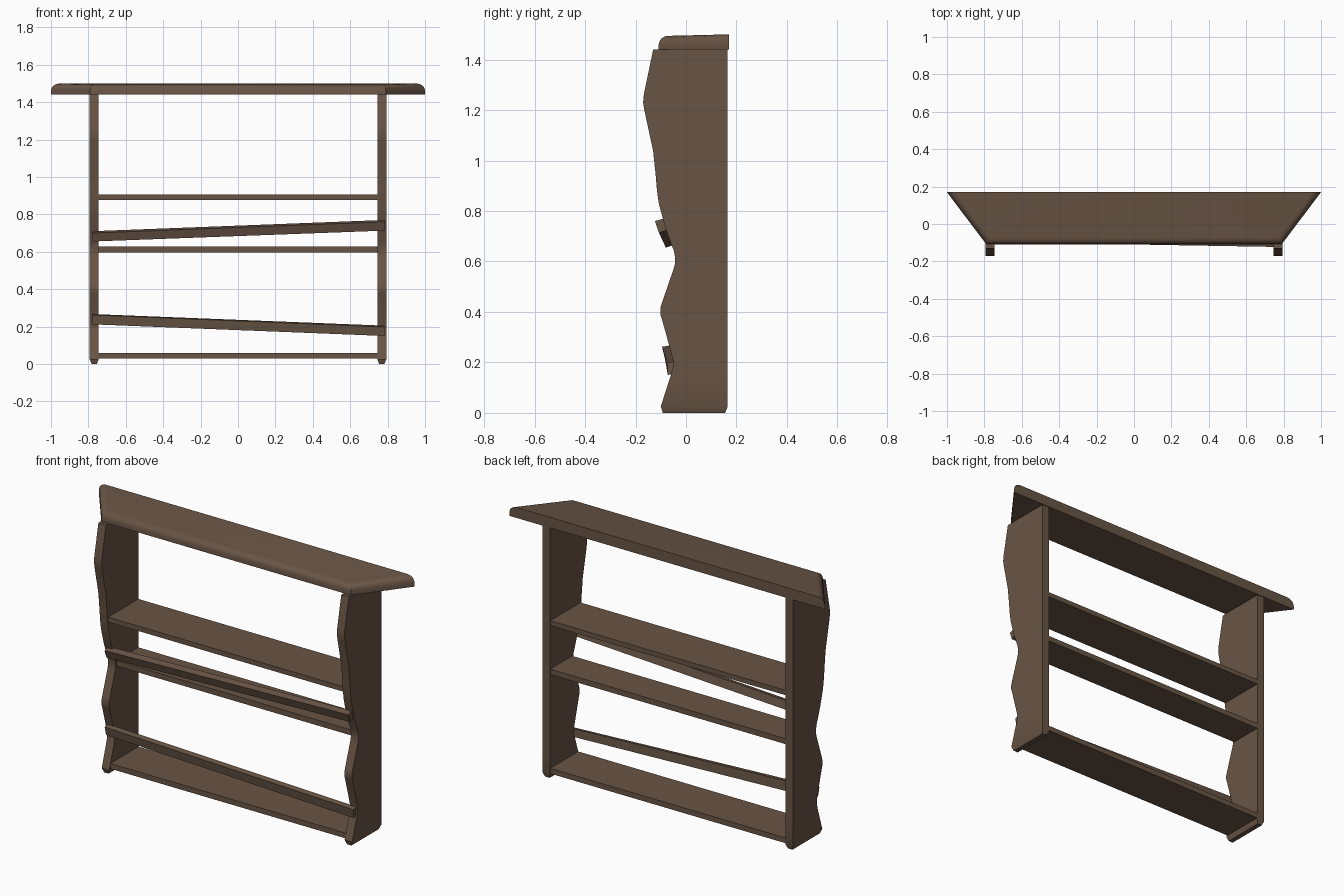
import bpy, bmesh, math

if "Cube" in bpy.data.objects:
    bpy.data.objects.remove(bpy.data.objects["Cube"])

wood = bpy.data.materials.new("brown wood")
wood.diffuse_color = (0.141, 0.090, 0.060, 1)
wood.use_nodes = True
wood.node_tree.nodes["Principled BSDF"].inputs["Base Color"].default_value = wood.diffuse_color


def finish(name, bm, smooth=None):
    bmesh.ops.recalc_face_normals(bm, faces=bm.faces)
    me = bpy.data.meshes.new(name)
    bm.to_mesh(me)
    bm.free()
    ob = bpy.data.objects.new(name, me)
    bpy.context.collection.objects.link(ob)
    me.materials.append(wood)
    if smooth:
        bpy.context.view_layer.objects.active = ob
        ob.select_set(True)
        bpy.ops.object.shade_smooth_by_angle(angle=math.radians(smooth))
        ob.select_set(False)
    return ob


def loft(name, rings, smooth=None):
    """Skin a stack of equal-sized rings and cap both ends."""
    bm = bmesh.new()
    vs = [[bm.verts.new(p) for p in r] for r in rings]
    n = len(rings[0])
    for a, b in zip(vs, vs[1:]):
        for i in range(n):
            j = (i + 1) % n
            bm.faces.new((a[i], a[j], b[j], b[i]))
    bm.faces.new(vs[0])
    bm.faces.new(vs[-1])
    return finish(name, bm, smooth)


def box(name, x0, x1, y0, y1, z0, z1):
    ring = lambda z: [(x0, y0, z), (x1, y0, z), (x1, y1, z), (x0, y1, z)]
    return loft(name, [ring(z0), ring(z1)])


# side panels: wavy front edge (y, z) from the foot upward, chamfered foot
FRONT = [(-0.092, 0.0), (-0.10, 0.025), (-0.06, 0.15), (-0.051, 0.185),
         (-0.05, 0.20), (-0.055, 0.225), (-0.095, 0.37), (-0.102, 0.39),
         (-0.102, 0.415), (-0.095, 0.437), (-0.05, 0.568), (-0.044, 0.59),
         (-0.044, 0.62), (-0.049, 0.645), (-0.08, 0.727), (-0.107, 0.826),
         (-0.115, 0.88), (-0.12, 0.94), (-0.13, 1.036), (-0.165, 1.20),
         (-0.17, 1.23), (-0.167, 1.263), (-0.13, 1.44)]
for side, s in (("left", -1), ("right", 1)):
    rings = []
    for i, (y, z) in enumerate(FRONT):
        c = 0.01 if i == 0 else 0
        a, b, back = s * (0.745 + c), s * (0.793 - c), 0.165 - c
        rings.append([(a, y, z), (b, y, z), (b, back, z), (a, back, z)])
    loft(side + "_panel", rings, 30)

# shelves
for name, front, z0, z1 in (("bottom_shelf", -0.09, 0.03, 0.06),
                            ("middle_shelf", -0.035, 0.597, 0.628),
                            ("upper_shelf", -0.11, 0.877, 0.905)):
    box(name, -0.748, 0.748, front, 0.163, z0, z1)

# crooked slats across the front: end sections (y, z) at the left and right
SLATS = {
    "upper_slat": ([(-0.096, 0.70), (-0.06, 0.71), (-0.048, 0.665), (-0.08, 0.655)],
                   [(-0.123, 0.76), (-0.087, 0.77), (-0.075, 0.725), (-0.107, 0.713)]),
    "lower_slat": ([(-0.095, 0.262), (-0.063, 0.267), (-0.050, 0.215), (-0.083, 0.212)],
                   [(-0.075, 0.198), (-0.048, 0.205), (-0.053, 0.155), (-0.072, 0.15)]),
}
for name, (left, right) in SLATS.items():
    loft(name, [[(-0.778, y, z) for y, z in left], [(0.784, y, z) for y, z in right]])

# top board: flared toward the back, rounded over on the front and the ends
rings = []
for d, z in ((0, 1.44), (0, 1.462), (0.004, 1.474), (0.011, 1.484),
             (0.022, 1.491), (0.036, 1.494)):
    fx, bx = 0.79 - 0.5 * d, 1.0 - 1.255 * d
    fy, by = -0.108 + d, 0.17
    zb = 1.44 + (z - 1.44) * 1.11 if z > 1.47 else z
    rings.append([(-fx, fy, z), (fx, fy, z), (bx, by, zb), (-bx, by, zb)])
loft("top_board", rings, 30)
